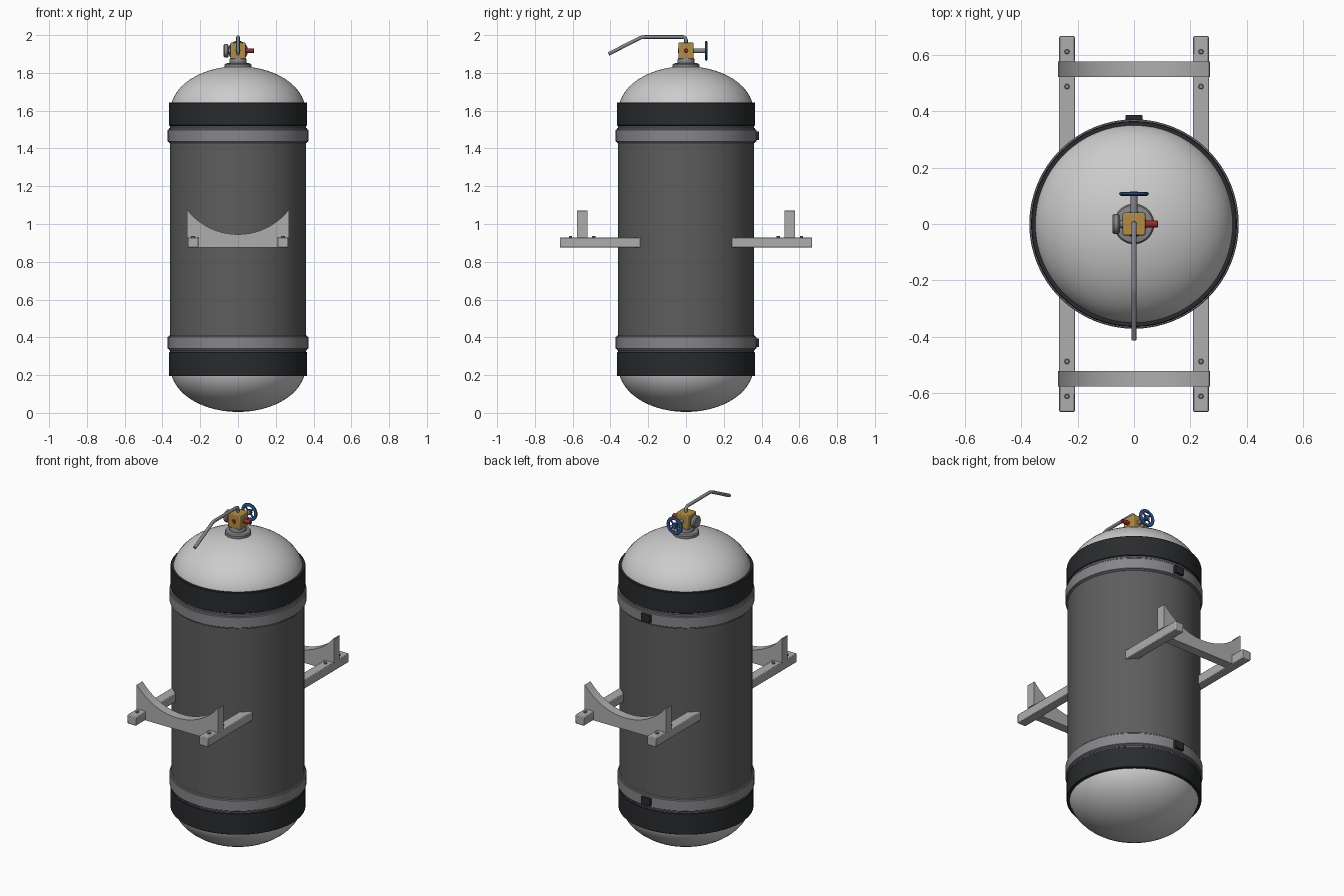
import bpy, bmesh, math
from mathutils import Vector, Matrix

if "Cube" in bpy.data.objects:
    bpy.data.objects.remove(bpy.data.objects["Cube"])


def mat(name, r, g, b):
    m = bpy.data.materials.new(name)
    m.diffuse_color = (r, g, b, 1)
    m.use_nodes = True
    m.node_tree.nodes["Principled BSDF"].inputs["Base Color"].default_value = m.diffuse_color
    return m


SHELL = mat("pale_shell", 0.6, 0.6, 0.6)
WRAP = mat("dark_wrap", 0.11, 0.11, 0.11)
RUBBER = mat("black_rubber", 0.022, 0.024, 0.026)
STEEL = mat("strap_steel", 0.24, 0.24, 0.26)
FRAME = mat("frame_grey", 0.42, 0.42, 0.42)
BRASS = mat("brass", 0.45, 0.27, 0.06)
BLUE = mat("wheel_blue", 0.03, 0.1, 0.3)
RED = mat("port_red", 0.35, 0.02, 0.02)


def finish(name, bm, material, smooth=True, bevel=0):
    bmesh.ops.recalc_face_normals(bm, faces=bm.faces)
    me = bpy.data.meshes.new(name)
    bm.to_mesh(me)
    bm.free()
    ob = bpy.data.objects.new(name, me)
    bpy.context.collection.objects.link(ob)
    me.materials.append(material)
    if bevel:
        b = ob.modifiers.new("bevel", 'BEVEL')
        b.width = bevel
        b.segments = 2
    if smooth:
        bpy.ops.object.select_all(action='DESELECT')
        ob.select_set(True)
        bpy.context.view_layer.objects.active = ob
        bpy.ops.object.shade_smooth_by_angle(angle=math.radians(35))
    return ob


def lathe(name, profile, material, steps=64, closed=False, matrix=None):
    """Spin an (r, z) profile round z, then place it with a matrix."""
    bm = bmesh.new()
    vs = [bm.verts.new((r, 0, z)) for r, z in profile]
    es = [bm.edges.new(p) for p in zip(vs, vs[1:])]
    if closed:
        es.append(bm.edges.new((vs[-1], vs[0])))
    bmesh.ops.spin(bm, geom=vs + es, cent=(0, 0, 0), axis=(0, 0, 1),
                   angle=2 * math.pi, steps=steps, use_duplicate=False)
    bmesh.ops.remove_doubles(bm, verts=bm.verts, dist=1e-5)
    if matrix:
        bm.transform(matrix)
    return finish(name, bm, material)


def ring(name, r0, r1, z0, z1, material):
    c = 0.003
    return lathe(name, [(r0, z0), (r1 - c, z0), (r1, z0 + c), (r1, z1 - c), (r1 - c, z1), (r0, z1)],
                 material, closed=True)


def rod(name, r, a, b, material, steps=24, c=0.002):
    a, b = Vector(a), Vector(b)
    d = b - a
    h = d.length
    m = Matrix.Translation(a) @ d.to_track_quat('Z', 'Y').to_matrix().to_4x4()
    return lathe(name, [(0, 0), (r - c, 0), (r, c), (r, h - c), (r - c, h), (0, h)],
                 material, steps, matrix=m)


def box(name, centre, size, material, bevel=0.003):
    bm = bmesh.new()
    bmesh.ops.create_cube(bm, size=1, matrix=Matrix.Translation(centre) @ Matrix.Diagonal((*size, 1)))
    return finish(name, bm, material, bevel=bevel)


# pressure vessel with elliptical ends
n = 14
end = [(0.357 * math.sin(i / n * math.pi / 2), 0.235 * math.cos(i / n * math.pi / 2)) for i in range(n + 1)]
lathe("tank_shell", [(r, 0.24 - h) for r, h in end] + [(r, 1.6 + h) for r, h in reversed(end)], SHELL)

# outer wrap, rubber bands, straps with liners and buckles
ring("tank_wrap", 0.35, 0.361, 0.21, 1.63, WRAP)
for tag, band, strap in (("lower", (0.195, 0.322), (0.338, 0.404)),
                         ("upper", (1.52, 1.643), (1.435, 1.501))):
    ring(tag + "_rubber_band", 0.35, 0.366, *band, RUBBER)
    ring(tag + "_strap_liner", 0.355, 0.366, strap[0] - 0.007, strap[1] + 0.007, STEEL)
    ring(tag + "_strap", 0.36, 0.372, *strap, STEEL)
    box(tag + "_buckle", (0, 0.376, sum(strap) / 2), (0.06, 0.022, 0.046), RUBBER)

# neck collar and valve
lathe("neck_collar", [(0, 1.81), (0.071, 1.81), (0.071, 1.844), (0.066, 1.85), (0.045, 1.853),
                      (0.045, 1.87), (0.041, 1.878), (0, 1.878)], STEEL, 48)
box("valve_block", (0, 0, 1.917), (0.08, 0.08, 0.086), BRASS, 0.005)
ZV = 1.917
rod("gauge_stem", 0.015, (-0.035, 0, ZV), (-0.055, 0, ZV), STEEL)
rod("gauge", 0.036, (-0.05, 0, ZV), (-0.077, 0, ZV), STEEL, 32, 0.006)
rod("relief_port", 0.012, (0.035, 0, ZV), (0.085, 0, ZV), RED)
rod("red_port_face", 0.012, (0, -0.035, ZV), (0, -0.042, ZV), RED)
rod("wheel_stem", 0.013, (0, 0.035, ZV), (0, 0.104, ZV), STEEL)

# handwheel
turn = Matrix.Translation((0, 0.107, ZV)) @ Matrix.Rotation(math.pi / 2, 4, 'X')
lathe("handwheel_rim", [(0.043 + 0.01 * math.cos(a), 0.007 * math.sin(a))
                        for a in [i * math.pi / 5 for i in range(10)]], BLUE, 32, True, turn)
rod("handwheel_hub", 0.016, (0, 0.1, ZV), (0, 0.115, ZV), BLUE)
for i in range(2):
    a = math.pi / 4 + i * math.pi / 2
    dx, dz = 0.042 * math.cos(a), 0.042 * math.sin(a)
    rod("handwheel_spoke", 0.005, (-dx, 0.107, ZV - dz), (dx, 0.107, ZV + dz), BLUE, 10)

# bent discharge tube
cu = bpy.data.curves.new("discharge_tube", 'CURVE')
cu.dimensions = '3D'
cu.bevel_depth = 0.0095
cu.bevel_resolution = 4
cu.use_fill_caps = True
sp = cu.splines.new('POLY')
path = [(0, 1.95), (0, 1.975), (-0.004, 1.985), (-0.015, 1.99), (-0.22, 1.99),
        (-0.235, 1.988), (-0.25, 1.982), (-0.41, 1.9)]
sp.points.add(len(path) - 1)
for p, (y, z) in zip(sp.points, path):
    p.co = (0, y, z, 1)
sp.use_smooth = True
tube = bpy.data.objects.new("discharge_tube", cu)
bpy.context.collection.objects.link(tube)
cu.materials.append(STEEL)

# support rails with bolts
for sx in (-1, 1):
    box("rail", (sx * 0.238, 0, 0.902), (0.056, 1.334, 0.054), FRAME, 0.004)
    for y in (-0.612, -0.488, 0.488, 0.612):
        rod("rail_bolt", 0.01, (sx * 0.238, y, 0.925), (sx * 0.238, y, 0.937), STEEL, 6)

# curved saddles resting on the rails
R, half = 0.343, 0.267
top = math.asin(half / R)
arc = [(R * math.sin(t), 0.945 + R - R * math.cos(t))
       for t in [top - 2 * top * i / 20 for i in range(21)]]
outline = [(-0.27, 1.069), (-0.27, 0.928), (-0.21, 0.928), (-0.21, 0.875),
           (0.21, 0.875), (0.21, 0.928), (0.27, 0.928), (0.27, 1.069)] + arc
for sy in (-1, 1):
    bm = bmesh.new()
    f = bm.faces.new([bm.verts.new((x, sy * 0.549 - 0.0275, z)) for x, z in outline])
    ex = bmesh.ops.extrude_face_region(bm, geom=[f], use_keep_orig=True)
    bmesh.ops.translate(bm, vec=(0, 0.055, 0),
                        verts=[v for v in ex["geom"] if isinstance(v, bmesh.types.BMVert)])
    finish("front_saddle" if sy < 0 else "rear_saddle", bm, FRAME)
